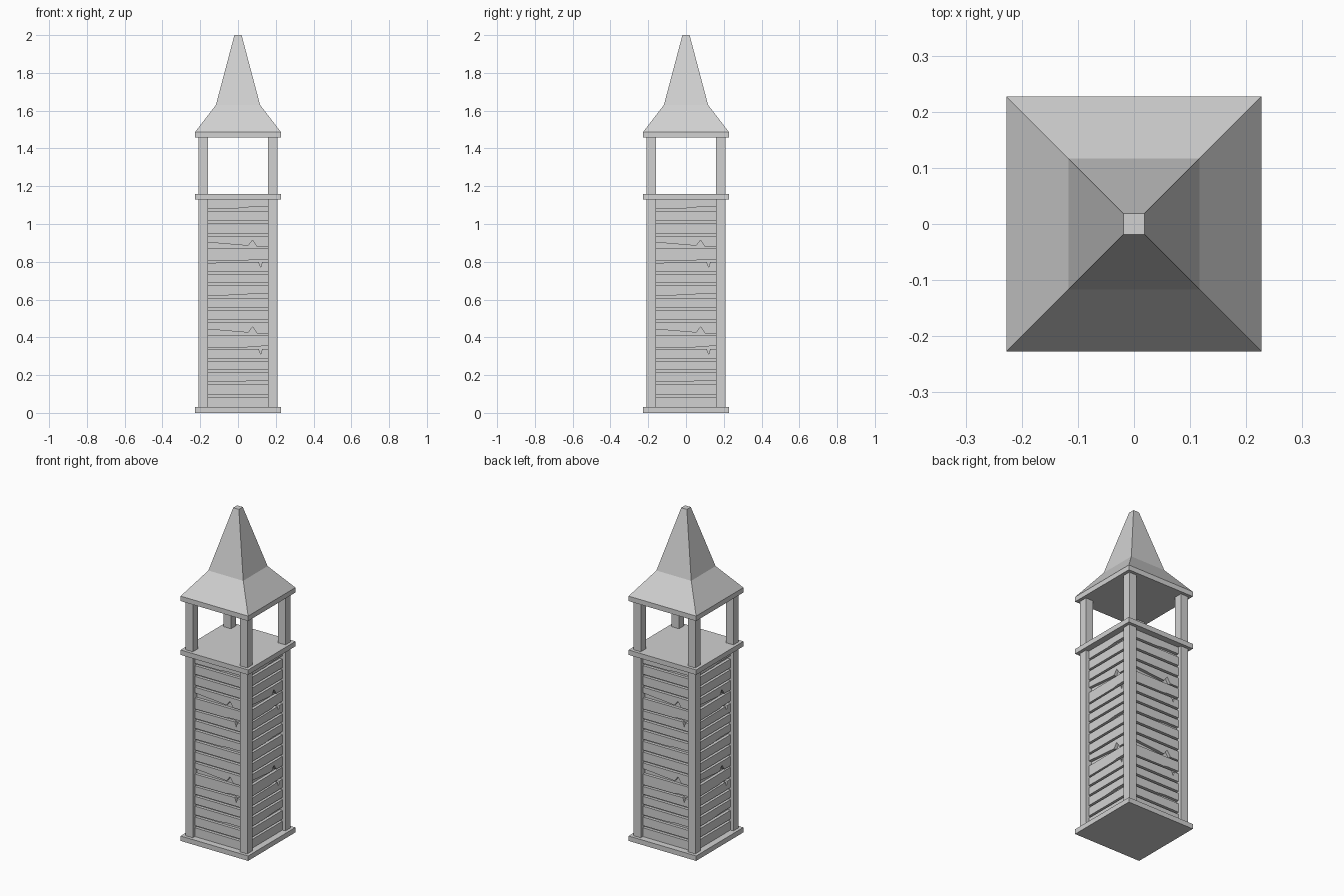
import bpy
import bmesh
from math import pi
from mathutils import Matrix

cube = bpy.data.objects.get("Cube")
if cube:
    bpy.data.objects.remove(cube, do_unlink=True)

grey = bpy.data.materials.new("plain grey")
grey.use_nodes = True
colour = (0.64, 0.64, 0.64, 1)
grey.diffuse_color = colour
grey.node_tree.nodes["Principled BSDF"].inputs["Base Color"].default_value = colour


def finish(name, bm):
    bmesh.ops.recalc_face_normals(bm, faces=bm.faces)
    mesh = bpy.data.meshes.new(name)
    bm.to_mesh(mesh)
    bm.free()
    mesh.materials.append(grey)
    obj = bpy.data.objects.new(name, mesh)
    bpy.context.collection.objects.link(obj)
    return obj


def square_stack(name, levels, x=0, y=0):
    """Loft square rings given as (half width, height)."""
    bm = bmesh.new()
    rings = [[bm.verts.new((x + sx * h, y + sy * h, z))
              for sx, sy in ((-1, -1), (1, -1), (1, 1), (-1, 1))]
             for h, z in levels]
    bm.faces.new(rings[0])
    bm.faces.new(rings[-1])
    for low, high in zip(rings, rings[1:]):
        for i in range(4):
            j = (i + 1) % 4
            bm.faces.new((low[i], low[j], high[j], high[i]))
    return finish(name, bm)


# Slabs, roof and inner wall
EAVE = 0.227
square_stack("base_slab", [(EAVE, 0), (EAVE, 0.03)])
square_stack("belfry_floor", [(EAVE, 1.13), (EAVE, 1.16)])
square_stack("roof", [(EAVE, 1.457), (EAVE, 1.487), (0.117, 1.63), (0.019, 2)])
square_stack("inner_wall", [(0.17, 0.03), (0.17, 1.13)])

# Corner posts run from the base to the roof
for side, sx in (("right", -1), ("left", 1)):
    for end, sy in (("front", -1), ("back", 1)):
        square_stack(f"{end}_{side}_post", [(0.025, 0.03), (0.025, 1.457)],
                     sx * 0.183, sy * 0.183)

# Worn plank edges, as (x, height offset), repeating every seven planks
W = 0.162
FLAT = [(-W, 0), (W, 0)]
LOWER_EDGES = {
    0: [(-W, 0), (0, 0.001), (0.06, 0.007), (W, 0.007)],
    3: [(-W, 0.018), (0.055, 0), (0.077, 0.03), (0.1, -0.004), (W, -0.004)],
    4: [(-W, -0.014), (0.05, -0.012), (0.08, -0.007), (W, -0.006)],
    5: [(-W, -0.006), (W, -0.006)],
}
UPPER_EDGES = {
    3: [(-W, -0.002), (W, 0)],
    4: [(-W, -0.012), (0.11, -0.008), (0.12, -0.036), (0.128, -0.008), (W, -0.008)],
    5: [(-W, -0.006), (W, -0.006)],
}
PLANKS, PITCH, GAP = 17, 0.0657, 0.013


def plank_wall(name, angle):
    bm = bmesh.new()
    for i in range(PLANKS):
        bottom = 1.082 - PITCH * i
        top = bottom + PITCH - GAP
        lower = LOWER_EDGES.get(i % 7, FLAT)
        upper = UPPER_EDGES.get((i - 1) % 7, FLAT)
        if i == 0:
            top, upper = 1.13, FLAT
        if i == PLANKS - 1:
            bottom, lower = 0.03, FLAT
        outline = [(x, bottom + z) for x, z in lower]
        outline += [(x, top + z) for x, z in reversed(upper)]
        face = bm.faces.new([bm.verts.new((x, -0.188, z)) for x, z in outline])
        new = bmesh.ops.extrude_face_region(bm, geom=[face], use_keep_orig=True)
        verts = [v for v in new["geom"] if isinstance(v, bmesh.types.BMVert)]
        bmesh.ops.translate(bm, verts=verts, vec=(0, 0.02, 0))
    bm.transform(Matrix.Rotation(angle, 4, "Z"))
    finish(name, bm)


for k, side in enumerate(("front", "left", "back", "right")):
    plank_wall(f"{side}_planks", k * pi / 2)
